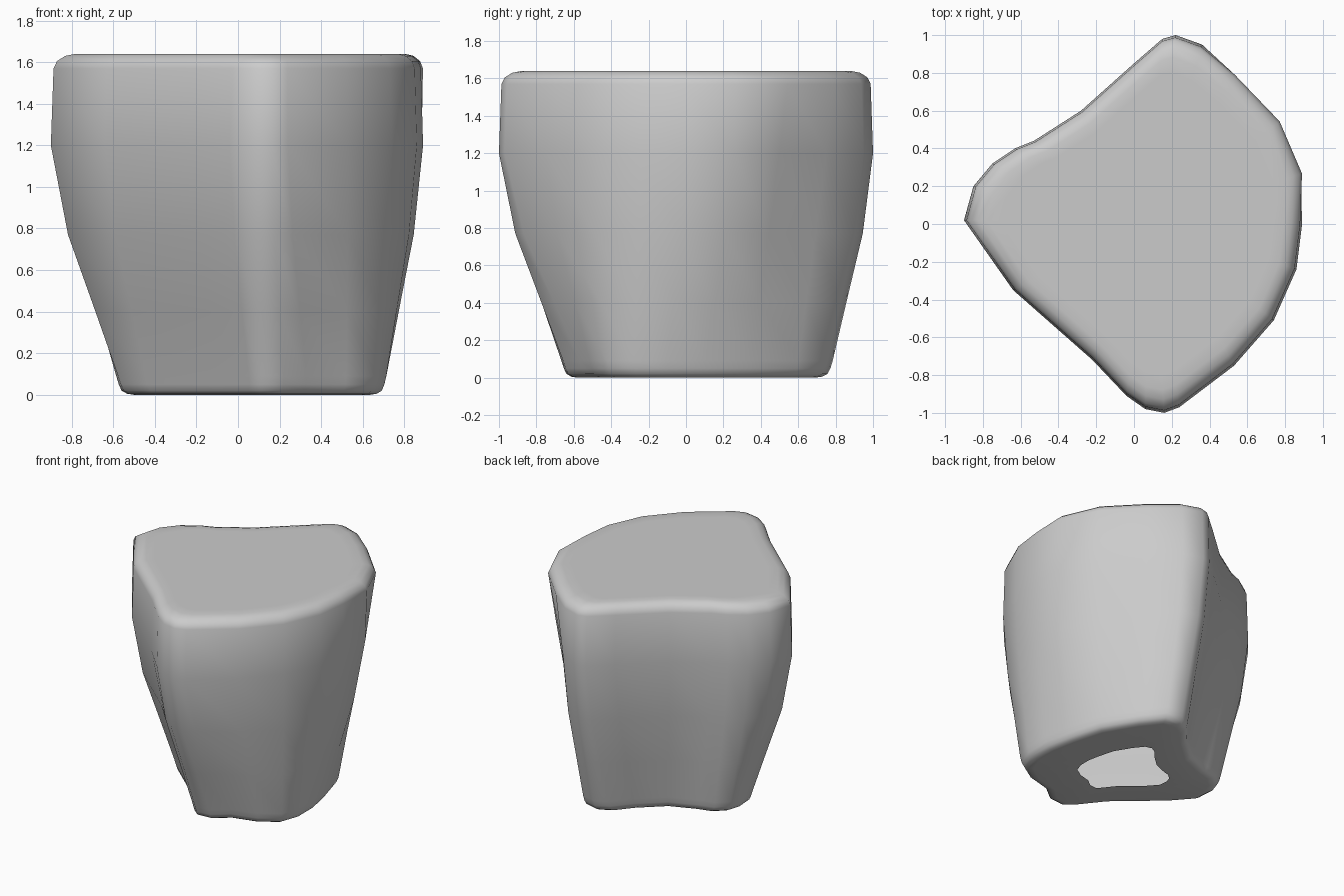
import bpy, bmesh

if "Cube" in bpy.data.objects:
    bpy.data.objects.remove(bpy.data.objects["Cube"])

# Matching cross-sections: wide upper outline and narrow foot outline
UPPER = [(-.90, .02), (-.85, .20), (-.75, .32), (-.63, .40), (-.53, .44), (-.28, .60),
         (0, .85), (.15, .98), (.22, 1), (.36, .95), (.54, .80), (.78, .55),
         (.90, .27), (.89, 0), (.86, -.24), (.74, -.51), (.53, -.75), (.24, -.97),
         (.16, -1), (.06, -.98), (-.04, -.91), (-.22, -.72), (-.64, -.35)]
FOOT = [(-.57, .03), (-.58, .17), (-.55, .26), (-.47, .33), (-.36, .36), (-.16, .44),
        (.02, .60), (.13, .73), (.22, .78), (.33, .75), (.45, .60), (.60, .35),
        (.67, .10), (.71, -.10), (.71, -.28), (.66, -.42), (.52, -.51), (.33, -.56),
        (.22, -.65), (.11, -.66), (.05, -.61), (-.10, -.42), (-.44, -.12)]
CENTER = (.09, .02)
STRAIGHT = {10: 1, 11: 1, 12: .3}  # corner points whose side tapers in a straight line

# Levels from the open hole in the base to the top: height, foot-to-upper blend, scale
LEVELS = [(0, 0, .46), (0, 0, .88), (.005, 0, .93), (.02, 0, .97), (.05, 0, .99), (.09, .02, 1),
          (.40, .35, 1), (.77, .75, 1), (1.20, 1, 1), (1.57, 1, .987),
          (1.605, 1, .97), (1.63, 1, .93), (1.64, 1, .88), (1.64, 1, .80), (1.64, 1, .45)]


def ring(bm, z, blend, s):
    linear = min(1, max(0, (z - .08) / 1.49))
    verts = []
    for i, ((ax, ay), (bx, by)) in enumerate(zip(FOOT, UPPER)):
        t = blend + (linear - blend) * STRAIGHT.get(i, 0)
        x, y = ax + (bx - ax) * t, ay + (by - ay) * t
        verts.append(bm.verts.new((CENTER[0] + (x - CENTER[0]) * s,
                                   CENTER[1] + (y - CENTER[1]) * s, z)))
    return verts


# Loft the stone through all levels and close the top
bm = bmesh.new()
rings = [ring(bm, *level) for level in LEVELS]
n = len(UPPER)
for low, high in zip(rings, rings[1:]):
    for i in range(n):
        j = (i + 1) % n
        bm.faces.new((low[i], low[j], high[j], high[i]))
bm.faces.new(rings[-1])
bmesh.ops.recalc_face_normals(bm, faces=bm.faces)
for f in bm.faces:
    f.smooth = True

mesh = bpy.data.meshes.new("stone_block")
bm.to_mesh(mesh)
bm.free()
bpy.context.collection.objects.link(bpy.data.objects.new("stone_block", mesh))
